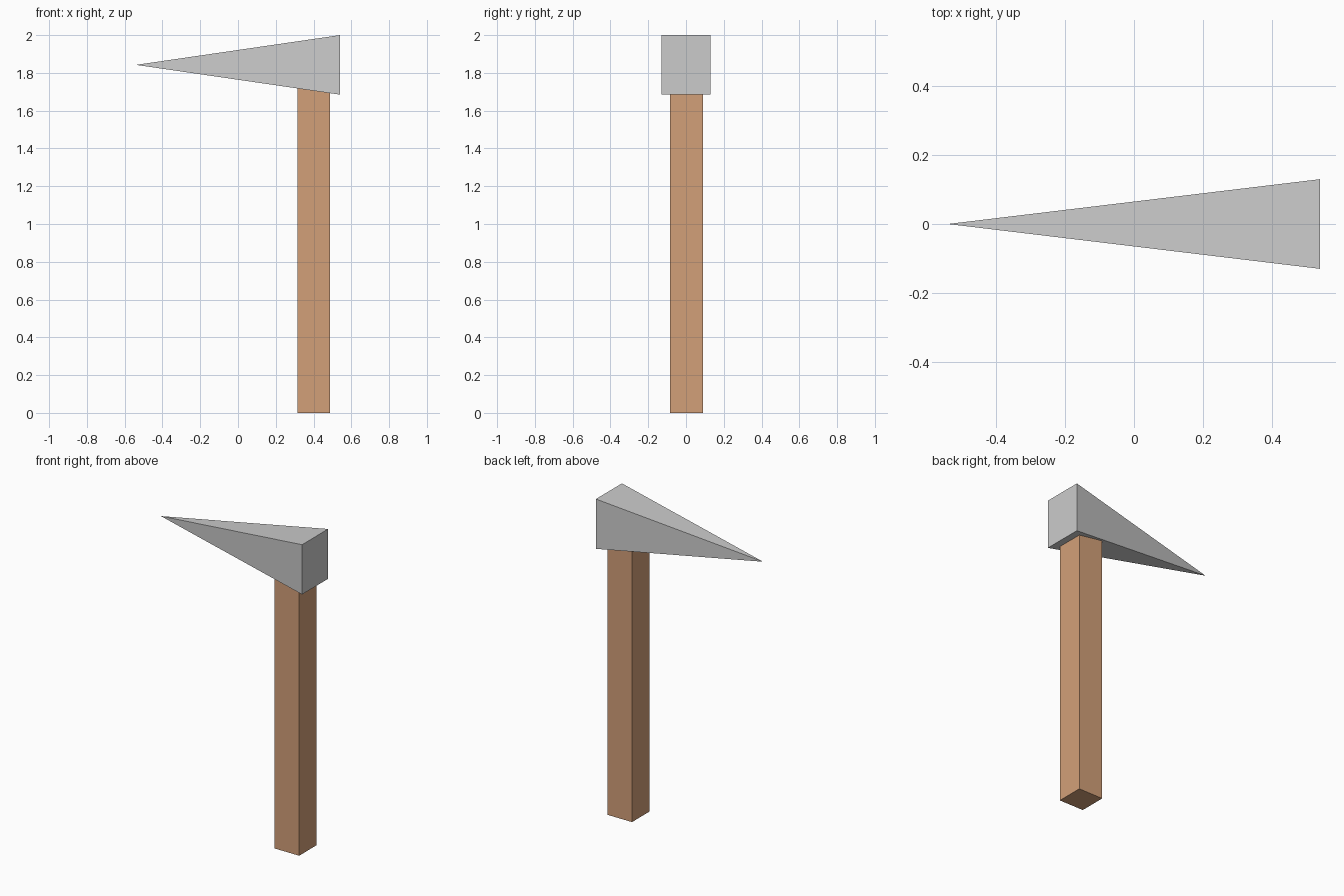
import bpy
import bmesh
from mathutils import Vector

if "Cube" in bpy.data.objects:
    bpy.data.objects.remove(bpy.data.objects["Cube"])

# Handle: square wooden post running up into the head
X0, X1, Y0, Y1, TOP = 0.315, 0.488, -0.085, 0.09, 1.75
bpy.ops.mesh.primitive_cube_add(size=1, location=((X0 + X1) / 2, (Y0 + Y1) / 2, TOP / 2))
handle = bpy.context.object
handle.name = "handle"
handle.scale = (X1 - X0, Y1 - Y0, TOP)
bpy.ops.object.transform_apply(location=False, rotation=False, scale=True)
wood = bpy.data.materials.new("wood")
wood.diffuse_color = (0.65, 0.35, 0.19, 1)
wood.use_nodes = True
wood.node_tree.nodes["Principled BSDF"].inputs["Base Color"].default_value = wood.diffuse_color
handle.data.materials.append(wood)

# Head: four-sided spike with its point towards -x and a flat striking face at +x
bm = bmesh.new()
base = [bm.verts.new((0.54, y, z)) for y, z in
        ((-0.13, 1.685), (0.13, 1.685), (0.13, 2.0), (-0.13, 2.0))]
tip = bm.verts.new(Vector((-0.54, 0, 1.8425)))
bm.faces.new(base)
for a, b in zip(base, base[1:] + base[:1]):
    bm.faces.new((b, a, tip))
bmesh.ops.recalc_face_normals(bm, faces=bm.faces)
mesh = bpy.data.meshes.new("head")
bm.to_mesh(mesh)
bm.free()
bpy.context.collection.objects.link(bpy.data.objects.new("head", mesh))
